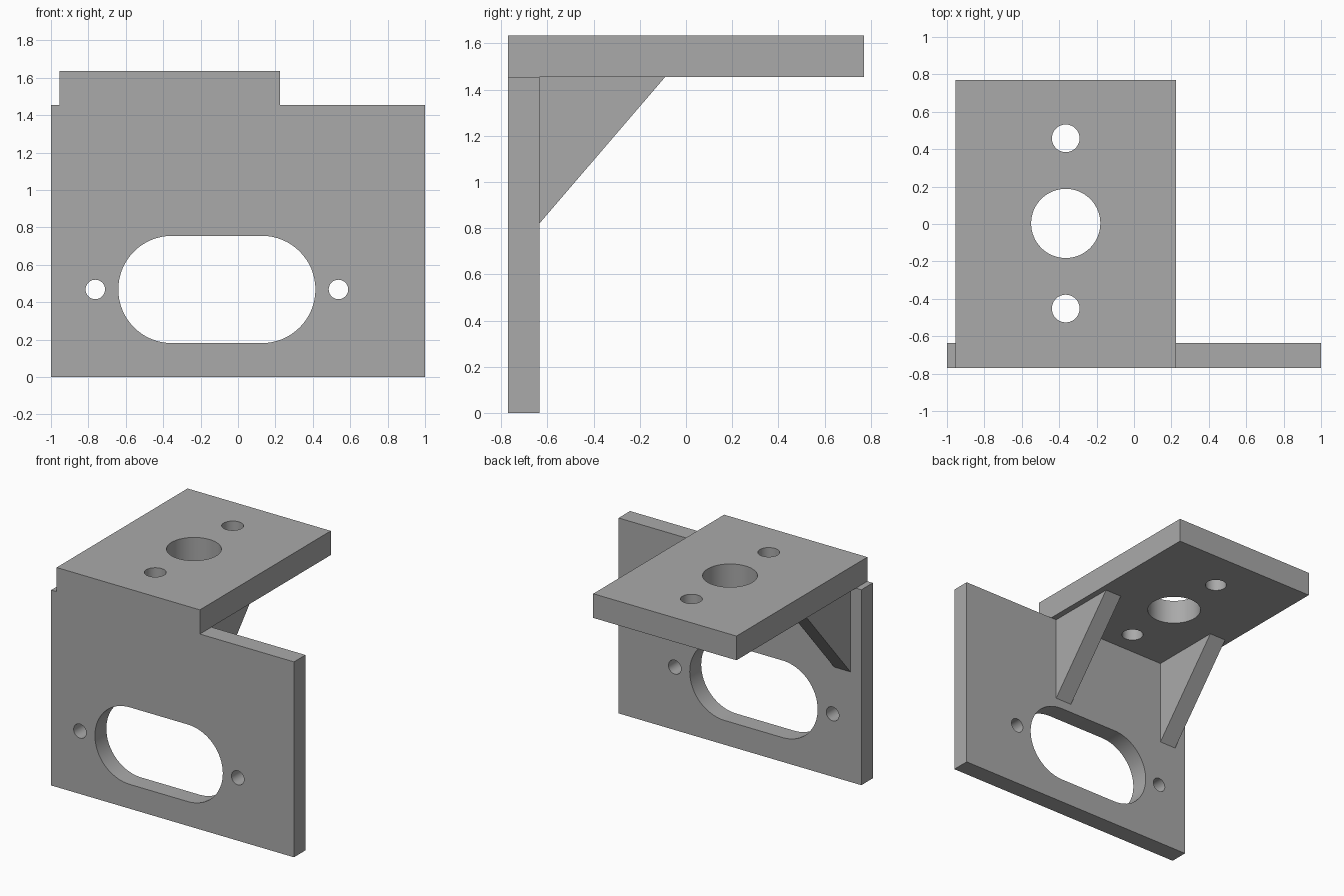
import bpy, bmesh
from math import cos, sin, pi, radians

cube = bpy.data.objects.get("Cube")
if cube:
    bpy.data.objects.remove(cube, do_unlink=True)

# Single matte grey
grey = bpy.data.materials.new("plain grey")
grey.use_nodes = True
colour = (0.4, 0.4, 0.4, 1)
grey.diffuse_color = colour
grey.node_tree.nodes["Principled BSDF"].inputs["Base Color"].default_value = colour


def rect(u0, u1, v0, v1):
    return [(u0, v0), (u1, v0), (u1, v1), (u0, v1)]


def slot(cu, cv, r, half=0, steps=32):
    """Rounded slot outline; a circle when half is zero."""
    pts = []
    for side in (1, -1):
        for i in range(steps + (1 if half else 0)):
            a = -pi / 2 + pi * i / steps
            pts.append((cu + side * (half + r * cos(a)), cv + side * r * sin(a)))
    return pts


def plate(name, loops, axis, start, end):
    """Fill an outline with holes and extrude it along one axis."""
    def place(u, v, w):
        p = [u, v]
        p.insert(axis, w)
        return p

    bm = bmesh.new()
    edges = []
    for loop in loops:
        vs = [bm.verts.new(place(u, v, start)) for u, v in loop]
        edges += [bm.edges.new((vs[i - 1], vs[i])) for i in range(len(vs))]
    bmesh.ops.triangle_fill(bm, edges=edges, use_beauty=True)
    ext = bmesh.ops.extrude_face_region(bm, geom=bm.faces[:], use_keep_orig=True)
    moved = [g for g in ext["geom"] if isinstance(g, bmesh.types.BMVert)]
    bmesh.ops.translate(bm, verts=moved, vec=place(0, 0, end - start))
    bmesh.ops.recalc_face_normals(bm, faces=bm.faces[:])
    mesh = bpy.data.meshes.new(name)
    bm.to_mesh(mesh)
    bm.free()
    mesh.shade_smooth()
    mesh.set_sharp_from_angle(angle=radians(30))
    mesh.materials.append(grey)
    obj = bpy.data.objects.new(name, mesh)
    bpy.context.collection.objects.link(obj)
    return obj


FRONT, WALL_BACK, SHELF_Z, TOP = -0.77, -0.635, 1.455, 1.635
SHELF_X = -0.365   # centre line of shelf and gussets

# Upright wall with a wide slot and two screw holes
SLOT_X, SLOT_Z = -0.113, 0.468
plate("upright_wall",
      [rect(-1, 1, 0, SHELF_Z), slot(SLOT_X, SLOT_Z, 0.287, 0.24)]
      + [slot(SLOT_X + s * 0.65, SLOT_Z, 0.052) for s in (-1, 1)],
      1, FRONT, WALL_BACK)

# Horizontal shelf with a large bore and two screw holes
plate("top_shelf",
      [rect(SHELF_X - 0.59, SHELF_X + 0.59, FRONT, -FRONT),
       slot(SHELF_X, 0.003, 0.185)]
      + [slot(SHELF_X, 0.003 + s * 0.455, 0.074) for s in (-1, 1)],
      2, SHELF_Z, TOP)

# Triangular gussets under the shelf
triangle = [(WALL_BACK, 0.82), (-0.09, SHELF_Z), (WALL_BACK, SHELF_Z)]
for side, name in ((1, "left_gusset"), (-1, "right_gusset")):
    plate(name, [triangle], 0, SHELF_X + side * 0.41, SHELF_X + side * 0.545)
